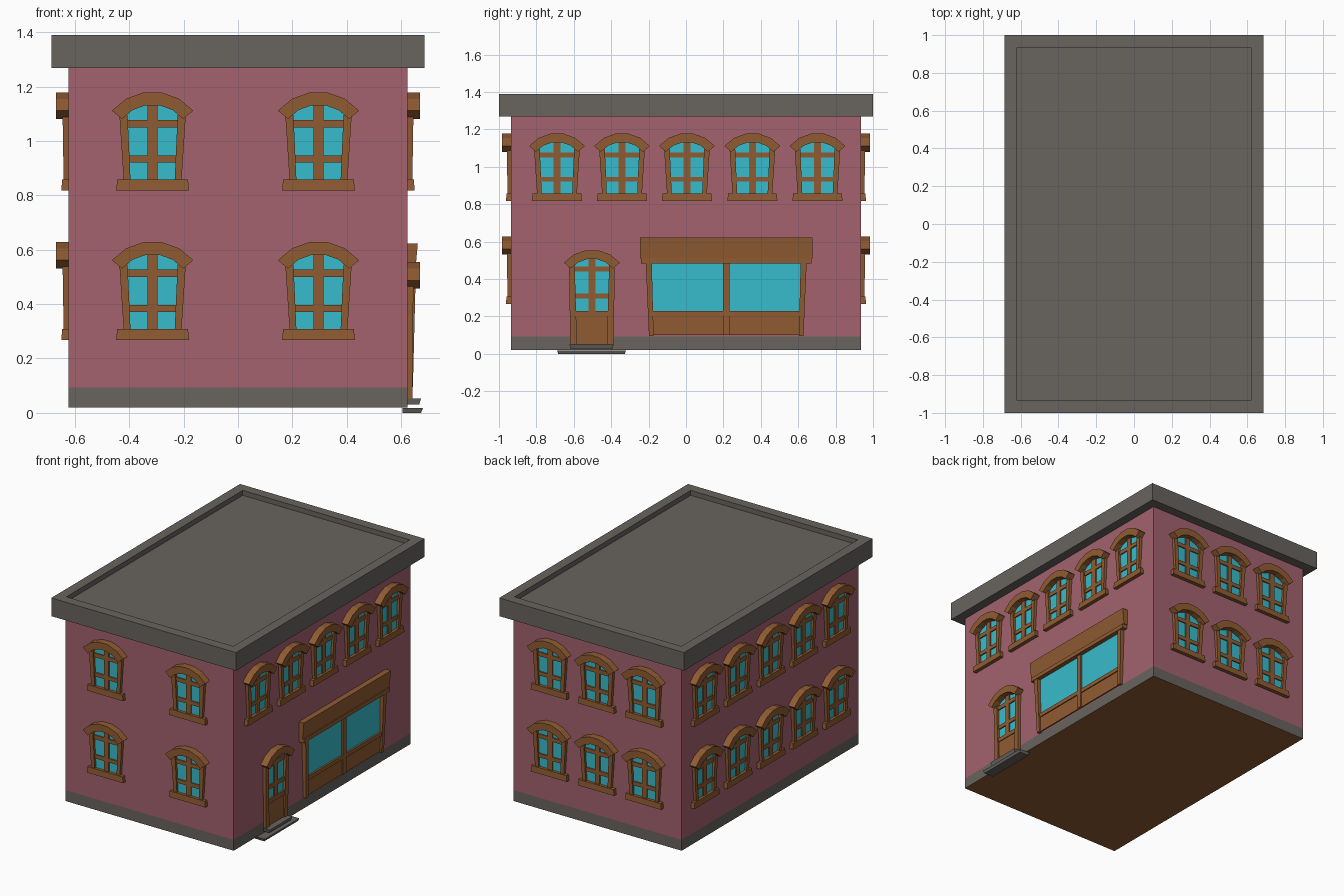
import bpy, bmesh, math
from mathutils import Matrix

if "Cube" in bpy.data.objects:
    bpy.data.objects.remove(bpy.data.objects["Cube"])


def material(name, rgb):
    m = bpy.data.materials.new(name)
    m.diffuse_color = (*rgb, 1)
    m.use_nodes = True
    m.node_tree.nodes["Principled BSDF"].inputs["Base Color"].default_value = m.diffuse_color
    return m


MATS = [material("rose_wall", (0.366, 0.122, 0.156)),
        material("grey_stone", (0.138, 0.125, 0.112)),
        material("brown_wood", (0.278, 0.105, 0.032)),
        material("cyan_glass", (0.040, 0.503, 0.604))]
WALL, STONE, WOOD, GLASS = range(4)
WX, WY = 0.623, 0.936          # half sizes of the walls


def finish(bm, name, matrix=Matrix()):
    bmesh.ops.recalc_face_normals(bm, faces=bm.faces)
    me = bpy.data.meshes.new(name)
    bm.to_mesh(me)
    bm.free()
    for m in MATS:
        me.materials.append(m)
    ob = bpy.data.objects.new(name, me)
    ob.matrix_world = matrix
    bpy.context.collection.objects.link(ob)
    return ob


def prism(bm, pts, d_low, d_high, mat, back=-0.005):
    """Outline in (across, z), pushed out to d_low at its bottom and d_high at its top."""
    z0 = min(p[1] for p in pts)
    z1 = max(p[1] for p in pts)
    rear = [bm.verts.new((u, -back, z)) for u, z in pts]
    front = [bm.verts.new((u, -(d_low + (d_high - d_low) * (z - z0) / (z1 - z0)), z))
             for u, z in pts]
    n = len(pts)
    faces = [bm.faces.new(rear), bm.faces.new(front[::-1])]
    for i in range(n):
        j = (i + 1) % n
        faces.append(bm.faces.new((rear[i], front[i], front[j], rear[j])))
    for f in faces:
        f.material_index = mat


def bar(bm, u0, u1, z0, z1, d, mat=WOOD, back=-0.005, d_top=None):
    prism(bm, [(u0, z0), (u1, z0), (u1, z1), (u0, z1)], d, d if d_top is None else d_top, mat, back)


def arc(r, cz, half_angle=50, n=5):
    angles = [math.radians(-half_angle + 2 * half_angle * i / n) for i in range(n + 1)]
    return [(r * math.sin(a), cz + r * math.cos(a)) for a in angles]


def arched_top(bm, cz, z_bottom, half_out, half_in):
    """Arch, slanted jambs and glass; cz is the centre height of the arch."""
    prism(bm, arc(0.195, cz) + arc(0.147, cz)[::-1], 0.047, 0.047, WOOD)
    for s in (-1, 1):
        prism(bm, [(s * half_out, z_bottom), (s * half_in, z_bottom),
                   (s * 0.092, cz + 0.11), (s * 0.122, cz + 0.11)], 0.018, 0.022, WOOD)
    prism(bm, [(half_in + 0.01, z_bottom), (-half_in - 0.01, z_bottom)] + arc(0.152, cz),
          0.004, 0.004, GLASS)


def cross_bars(bm, cz, z_bottom, rails):
    bar(bm, -0.018, 0.018, z_bottom, cz + 0.15, 0.012)
    for z0, z1 in rails:
        bar(bm, -0.092, 0.092, z0, z1, 0.012)


def window(name, matrix, dz):
    bm = bmesh.new()
    arched_top(bm, 0.986 + dz, 0.85 + dz, 0.106, 0.081)
    cross_bars(bm, 0.986 + dz, 0.85 + dz, [(1.05 + dz, 1.077 + dz), (0.921 + dz, 0.947 + dz)])
    prism(bm, [(-0.134, 0.818 + dz), (0.134, 0.818 + dz), (0.13, 0.858 + dz), (-0.13, 0.858 + dz)],
          0.026, 0.024, WOOD)
    finish(bm, name, matrix)


def on_wall(side, pos):
    """Placement of a wall-mounted part; local -y points out of the wall."""
    spot, turn = {"front": ((pos, -WY, 0), 0), "right": ((WX, pos, 0), 90),
                  "back": ((pos, WY, 0), 180), "left": ((-WX, pos, 0), -90)}[side]
    return Matrix.Translation(spot) @ Matrix.Rotation(math.radians(turn), 4, 'Z')


def block(name, z0, z1, hx, hy, mat):
    bm = bmesh.new()
    bmesh.ops.create_cube(bm, size=1, matrix=Matrix.Translation((0, 0, (z0 + z1) / 2))
                          @ Matrix.Diagonal((2 * hx, 2 * hy, z1 - z0, 1)))
    for f in bm.faces:
        f.material_index = mat
    return bm


# Walls and stone base, with a wooden underside
bm = block("walls", 0.093, 1.27, WX, WY, WALL)
finish(bm, "walls")
bm = block("base", 0.02, 0.093, WX, WY, STONE)
bm.normal_update()
for f in bm.faces:
    if f.normal.z < -0.5:
        f.material_index = WOOD
finish(bm, "base_band")

# Roof slab with a sunken top
bm = block("roof", 1.268, 1.39, 0.685, 1.0, STONE)
bm.normal_update()
top = [f for f in bm.faces if f.normal.z > 0.5]
bmesh.ops.inset_region(bm, faces=top, thickness=0.093)
inner = bmesh.ops.extrude_face_region(bm, geom=top)
bmesh.ops.translate(bm, vec=(0, 0, -0.033),
                    verts=[v for v in inner["geom"] if isinstance(v, bmesh.types.BMVert)])
bmesh.ops.delete(bm, geom=[f for f in top if f.is_valid], context='FACES')
finish(bm, "roof")

# Windows on all four sides
LONG = [-0.69, -0.342, 0.005, 0.355, 0.703]
LOWER = -0.55
for side, spots, rows in (("front", [-0.314, 0.296], (0, LOWER)),
                          ("back", [-0.355, -0.005, 0.345], (0, LOWER)),
                          ("left", LONG, (0, LOWER)),
                          ("right", LONG, (0,))):
    for r, dz in enumerate(rows):
        for i, p in enumerate(spots):
            window(f"{side}_window_{('upper', 'lower')[r]}_{i + 1}", on_wall(side, p), dz)

# Door with glazed upper half
bm = bmesh.new()
DZ = 0.362
arched_top(bm, DZ, 0.05, 0.116, 0.08)
cross_bars(bm, DZ, 0.23, [(0.44, 0.467), (0.296, 0.322)])
bar(bm, -0.09, 0.09, 0.05, 0.202, 0.009)
bar(bm, -0.09, 0.09, 0.202, 0.23, 0.014)
finish(bm, "door", on_wall("right", -0.503))

# Door steps
bm = bmesh.new()
prism(bm, [(-0.178, 0), (0.178, 0), (0.184, 0.018), (-0.184, 0.018)], 0.05, 0.057, STONE, -0.018)
prism(bm, [(-0.114, 0.03), (0.114, 0.03), (0.118, 0.053), (-0.118, 0.053)], 0.043, 0.05, STONE)
finish(bm, "door_steps", on_wall("right", -0.505))

# Shop window with posts, lower panel and header board
bm = bmesh.new()
bar(bm, -0.41, 0.41, 0.22, 0.49, 0.004, GLASS)
bar(bm, -0.41, 0.41, 0.1, 0.205, 0.009)
bar(bm, -0.41, 0.41, 0.203, 0.23, 0.016)
bar(bm, -0.016, 0.018, 0.1, 0.49, 0.018)
for s in (-1, 1):
    prism(bm, [(s * 0.413, 0.095), (s * 0.388, 0.095), (s * 0.398, 0.49), (s * 0.43, 0.49)],
          0.02, 0.03, WOOD)
bar(bm, -0.456, 0.456, 0.484, 0.511, 0.034)
bar(bm, -0.461, 0.461, 0.511, 0.622, 0.028, d_top=0.038)
finish(bm, "shop_window", on_wall("right", 0.215))
